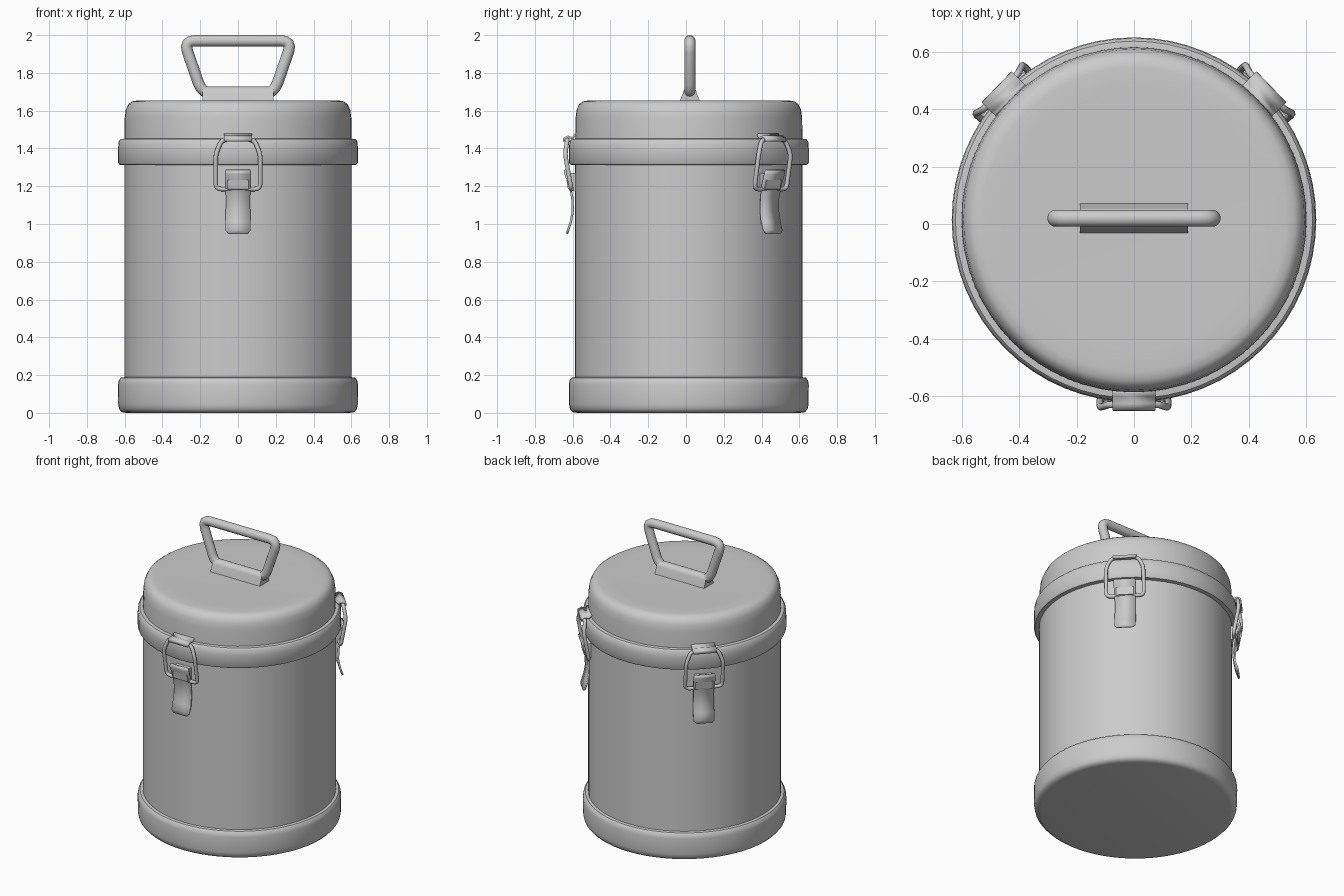
import bpy, math
from mathutils import Vector, Matrix

if "Cube" in bpy.data.objects:
    bpy.data.objects.remove(bpy.data.objects["Cube"])

CENTRE = Vector((0, 0.015, 0))

steel = bpy.data.materials.new("light_grey_metal")
steel.use_nodes = True
COLOUR = (0.6, 0.6, 0.6, 1)
steel.diffuse_color = COLOUR
steel.node_tree.nodes["Principled BSDF"].inputs["Base Color"].default_value = COLOUR


def add_mesh(name, verts, faces, matrix=Matrix()):
    mesh = bpy.data.meshes.new(name)
    mesh.from_pydata(verts, [], faces)
    mesh.materials.append(steel)
    ob = bpy.data.objects.new(name, mesh)
    bpy.context.collection.objects.link(ob)
    ob.matrix_world = Matrix.Translation(CENTRE) @ matrix
    bpy.ops.object.select_all(action="DESELECT")
    ob.select_set(True)
    bpy.context.view_layer.objects.active = ob
    bpy.ops.object.shade_smooth_by_angle(angle=math.radians(40))
    return ob


def lathe(name, profile, sides=64):
    """Spin (radius, z) points, listed bottom to top, and cap both ends."""
    verts = [(r * math.cos(math.tau * i / sides), r * math.sin(math.tau * i / sides), z)
             for r, z in profile for i in range(sides)]
    faces = [(k * sides + i, k * sides + (i + 1) % sides,
              (k + 1) * sides + (i + 1) % sides, (k + 1) * sides + i)
             for k in range(len(profile) - 1) for i in range(sides)]
    faces.append(tuple(reversed(range(sides))))
    faces.append(tuple(range(len(verts) - sides, len(verts))))
    return add_mesh(name, verts, faces)


def rounded(points, radius, steps=4):
    """Round each corner of a closed outline with a quadratic bend."""
    out = []
    for i, p in enumerate(points):
        p = Vector(p)
        a = p + (Vector(points[i - 1]) - p).normalized() * radius
        b = p + (Vector(points[(i + 1) % len(points)]) - p).normalized() * radius
        for s in range(steps + 1):
            t = s / steps
            out.append(a * (1 - t) ** 2 + p * 2 * t * (1 - t) + b * t * t)
    return out


def wire_loop(name, path, radius, matrix=Matrix(), sides=10):
    """Sweep a circle round a closed path that lies close to the XZ plane."""
    verts, faces, n = [], [], len(path)
    for i, p in enumerate(path):
        along = (path[(i + 1) % n] - path[i - 1]).normalized()
        u = along.cross(Vector((0, 1, 0))).normalized()
        v = along.cross(u)
        for j in range(sides):
            a = math.tau * j / sides
            verts.append(p + (u * math.cos(a) + v * math.sin(a)) * radius)
            faces.append((i * sides + j, i * sides + (j + 1) % sides,
                          (i + 1) % n * sides + (j + 1) % sides, (i + 1) % n * sides + j))
    return add_mesh(name, verts, faces, matrix)


def strip(name, rows, thickness, matrix):
    """Bent sheet from (half width, y, z) rows, thickened and edge-bevelled."""
    verts = [(s * w, y, z) for w, y, z in rows for s in (-1, 1)]
    faces = [(2 * i, 2 * i + 2, 2 * i + 3, 2 * i + 1) for i in range(len(rows) - 1)]
    ob = add_mesh(name, verts, faces, matrix)
    solid = ob.modifiers.new("thickness", "SOLIDIFY")
    solid.thickness, solid.offset = thickness, 0
    return ob


def extrude_x(name, outline, half, matrix=Matrix()):
    """Extrude a (y, z) outline along x."""
    n = len(outline)
    verts = [(s * half, y, z) for s in (-1, 1) for y, z in outline]
    faces = [(i, (i + 1) % n, n + (i + 1) % n, n + i) for i in range(n)]
    faces += [tuple(reversed(range(n))), tuple(range(n, 2 * n))]
    return add_mesh(name, verts, faces, matrix)


# Container: base ring, straight wall and lid
lathe("base_ring", [(0.59, 0), (0.615, 0.004), (0.629, 0.02), (0.634, 0.045), (0.635, 0.15),
                    (0.631, 0.172), (0.62, 0.186), (0.597, 0.19)])
lathe("body_wall", [(0.602, 0.1), (0.602, 1.35)])
lathe("lid_band", [(0.6, 1.312), (0.628, 1.314), (0.635, 1.325), (0.635, 1.4),
                   (0.632, 1.437), (0.622, 1.449), (0.6, 1.452)])
lathe("lid", [(0.602, 1.4), (0.6, 1.56), (0.594, 1.605), (0.58, 1.635), (0.56, 1.649),
              (0.53, 1.654), (0.45, 1.652), (0.02, 1.652)])

# Carrying handle and its clamp on the lid
handle = rounded([(-0.19, 0, 1.69), (0.19, 0, 1.69), (0.287, 0, 1.97), (-0.287, 0, 1.97)], 0.06)
tilt = Matrix.Translation((0, 0.005, 0))
wire_loop("handle", handle, 0.03, tilt, 14)
arch = [(0.036 * math.cos(math.pi * i / 10), 1.692 + 0.036 * math.sin(math.pi * i / 10))
        for i in range(11)]
extrude_x("handle_clamp", [(0.052, 1.645), (0.05, 1.66)] + arch + [(-0.05, 1.66), (-0.052, 1.645)],
          0.188, tilt)

# Three clasps: one in front, two towards the back
loop = rounded([(-0.118, -0.622, 1.185), (0.118, -0.622, 1.185), (0.118, -0.655, 1.37),
                (0.085, -0.643, 1.448), (-0.085, -0.643, 1.448), (-0.118, -0.655, 1.37)], 0.03)
lever = [(0.05, -0.645, 0.948), (0.066, -0.64, 0.965), (0.067, -0.625, 1.01), (0.065, -0.614, 1.07),
         (0.064, -0.617, 1.14), (0.068, -0.632, 1.21), (0.07, -0.653, 1.265), (0.066, -0.657, 1.287)]
hook = [(0.075, -0.6, 1.475), (0.075, -0.615, 1.455), (0.075, -0.64, 1.462),
        (0.075, -0.66, 1.452), (0.072, -0.66, 1.436)]
pivot = [(-0.595, 1.17), (-0.64, 1.185), (-0.65, 1.25), (-0.625, 1.27), (-0.595, 1.27)]
for side, degrees in (("front", 0), ("back_left", 134), ("back_right", -134)):
    turn = Matrix.Rotation(math.radians(degrees), 4, "Z")
    wire_loop(side + "_clasp_wire", loop, 0.012, turn)
    strip(side + "_clasp_lever", lever, 0.012, turn)
    strip(side + "_clasp_hook", hook, 0.012, turn)
    extrude_x(side + "_clasp_pivot", pivot, 0.055, turn)
